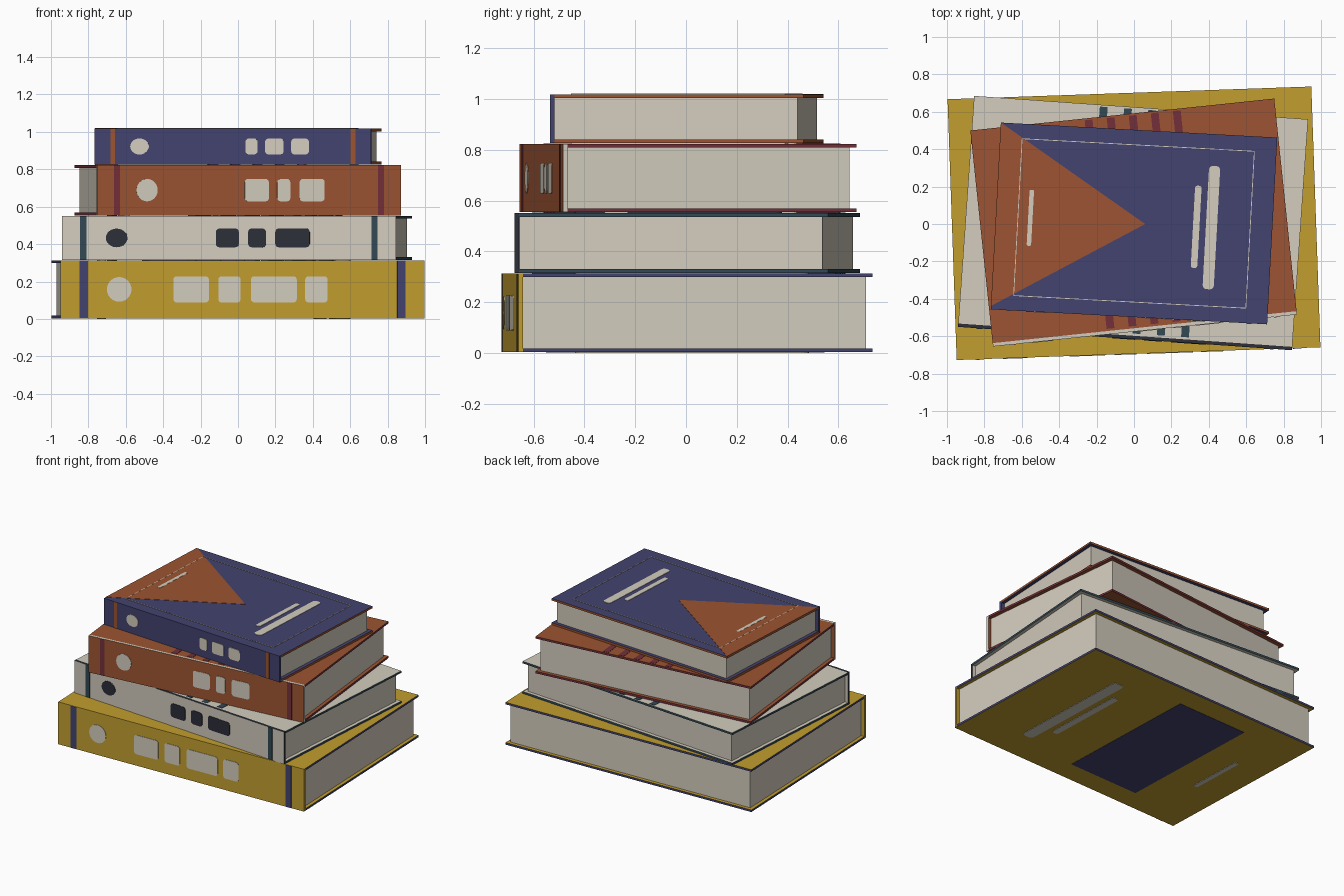
import bpy, bmesh, math
from mathutils import Matrix, Vector

if "Cube" in bpy.data.objects:
    bpy.data.objects.remove(bpy.data.objects["Cube"])


def material(name, r, g, b):
    m = bpy.data.materials.new(name)
    lin = [((c / 255 + 0.055) / 1.055) ** 2.4 for c in (r, g, b)]
    m.diffuse_color = (*lin, 1)
    m.use_nodes = True
    m.node_tree.nodes["Principled BSDF"].inputs["Base Color"].default_value = m.diffuse_color
    return m


YELLOW = material("mustard yellow", 194, 158, 46)
CREAM = material("cream", 212, 205, 190)
ORANGE = material("rust orange", 156, 84, 50)
BLUE = material("indigo blue", 67, 67, 112)
RED = material("dark red", 116, 48, 58)
TEAL = material("dark teal", 50, 72, 84)
INK = material("dark ink", 45, 47, 57)

T = 0.015       # cover board thickness
SP = 0.018      # spine thickness
INSET = 0.025   # page block inset


def prism(name, outline, w0, w1, mat, place, edge_mat=None):
    """Extrude a 2D outline from w0 to w1; place maps (u, v, w) to world."""
    bm = bmesh.new()
    low = [bm.verts.new(place(u, v, w0)) for u, v in outline]
    high = [bm.verts.new(place(u, v, w1)) for u, v in outline]
    n = len(outline)
    bm.faces.new(low)
    bm.faces.new(high)
    for i in range(n):
        f = bm.faces.new((low[i], low[(i + 1) % n], high[(i + 1) % n], high[i]))
        f.material_index = 1 if edge_mat else 0
    bmesh.ops.recalc_face_normals(bm, faces=bm.faces)
    me = bpy.data.meshes.new(name)
    bm.to_mesh(me)
    bm.free()
    me.materials.append(mat)
    if edge_mat:
        me.materials.append(edge_mat)
    ob = bpy.data.objects.new(name, me)
    bpy.context.collection.objects.link(ob)
    return ob


def rect(x0, x1, y0, y1):
    return [(x0, y0), (x1, y0), (x1, y1), (x0, y1)]


def rounded(x0, x1, y0, y1, r, steps=4):
    pts = []
    corners = [(x1 - r, y1 - r), (x0 + r, y1 - r), (x0 + r, y0 + r), (x1 - r, y0 + r)]
    for k, (cx, cy) in enumerate(corners):
        for i in range(steps + 1):
            a = math.pi / 2 * (k + i / steps)
            pts.append((cx + r * math.cos(a), cy + r * math.sin(a)))
    return pts


def ellipse(cx, cy, rx, ry, n=24):
    return [(cx + rx * math.cos(2 * math.pi * i / n),
             cy + ry * math.sin(2 * math.pi * i / n)) for i in range(n)]


def book(tag, w, d, z0, z1, angle, centre, main, accent, label, spine_edge,
         design, band, dot, blocks, block_h):
    h = z1 - z0
    hw, hd = w / 2, d / 2
    M = Matrix.Translation((*centre, z0)) @ Matrix.Rotation(math.radians(angle), 4, 'Z')

    def flat(u, v, t):
        return M @ Vector((u, v, t))

    def front(u, v, t):
        return M @ Vector((u, -hd - t, v))

    # pages, two boards and the spine
    prism(tag + "_pages", rect(-hw + INSET, hw - INSET, -hd + SP, hd - INSET),
          T, h - T, CREAM, flat)
    board = rect(-hw, hw, -hd + SP, hd)
    prism(tag + "_bottom_cover", board, 0, T, main, flat, accent)
    prism(tag + "_top_cover", board, h - T, h, main, flat, accent)
    prism(tag + "_spine", rect(-hw, hw, 0, h), -SP, 0, main, front, spine_edge)

    # spine bands, dot and blocks
    for side, s in (("left", -1), ("right", 1)):
        x, bw = band
        prism(f"{tag}_spine_band_{side}", rect(s * x - bw / 2, s * x + bw / 2, 0.001, h - 0.001),
              -0.001, 0.003, accent, front)
    cx, rx, rz = dot
    prism(tag + "_spine_dot", ellipse(cx, h / 2, rx, rz), -0.001, 0.003, label, front)
    for i, (a, b) in enumerate(blocks):
        prism(f"{tag}_spine_block_{i}",
              rounded(a, b, h / 2 - block_h / 2, h / 2 + block_h / 2, 0.018),
              -0.001, 0.003, label, front)

    # cover decoration on both boards
    for side in ("top", "bottom"):
        def deco(name, outline, t, mat):
            lo, hi = (h - 0.001, h + t) if side == "top" else (-t, 0.001)
            prism(f"{tag}_{side}_{name}", outline, lo, hi, mat, flat)

        if design == "triangle":
            deco("triangle", [(-hw, -hd + SP), (0.06, 0), (-hw, hd)], 0.002, accent)
            fx, fy, e = 0.84 * hw, 0.84 * hd, 0.002
            for s in (-1, 1):
                deco(f"frame_x{s}", rect(s * fx - e, s * fx + e, -fy, fy), 0.0025, label)
                deco(f"frame_y{s}", rect(-fx, fx, s * fy - e, s * fy + e), 0.0025, label)
        elif design == "panel":
            deco("panel", rect(-0.508 * hw, 0.078 * hw, -0.773 * hd, 0.773 * hd), 0.002, accent)
        else:
            for k in range(-2, 3):
                x = hw * (0.067 + 0.145 * k)
                deco(f"stripe_{k + 2}", rect(x - 0.021, x + 0.021, -hd + 0.03, hd - 0.01),
                     0.002, accent)
        # title bars
        for i, (x, bw, length) in enumerate(((0.56, 0.06, 0.66), (0.45, 0.035, 0.44),
                                             (-0.75, 0.024, 0.3))):
            bw *= d
            x *= hw
            deco(f"bar_{i}", rounded(x - bw / 2, x + bw / 2, -length * hd, length * hd, bw * 0.35),
                 0.003, label)


book("bottom_book", 1.946, 1.395, 0.0, 0.31, 2, (0, 0.004), YELLOW, BLUE, CREAM, YELLOW,
     "panel", (0.85, 0.045), (-0.66, 0.066, 0.066),
     [(-0.37, -0.18), (-0.13, -0.01), (0.045, 0.29), (0.335, 0.455)], 0.14)
book("second_book", 1.79, 1.238, 0.312, 0.548, -4, (-0.005, 0.005), CREAM, TEAL, INK, INK,
     "stripes", (0.78, 0.034), (-0.602, 0.058, 0.05),
     [(-0.07, 0.053), (0.103, 0.198), (0.248, 0.433)], 0.1)
book("third_book", 1.634, 1.161, 0.551, 0.82, 6, (-0.002, 0.008), ORANGE, RED, CREAM, CREAM,
     "stripes", (0.71, 0.033), (-0.548, 0.057, 0.06),
     [(-0.023, 0.107), (0.152, 0.222), (0.272, 0.407)], 0.12)
book("top_book", 1.48, 1.0, 0.823, 1.015, -3.1, (0, 0.003), BLUE, ORANGE, CREAM, BLUE,
     "triangle", (0.643, 0.025), (-0.5, 0.05, 0.043),
     [(0.067, 0.132), (0.172, 0.272), (0.312, 0.407)], 0.085)

# rest the stack exactly on the ground
for ob in bpy.data.objects:
    ob.location.z += 0.003
